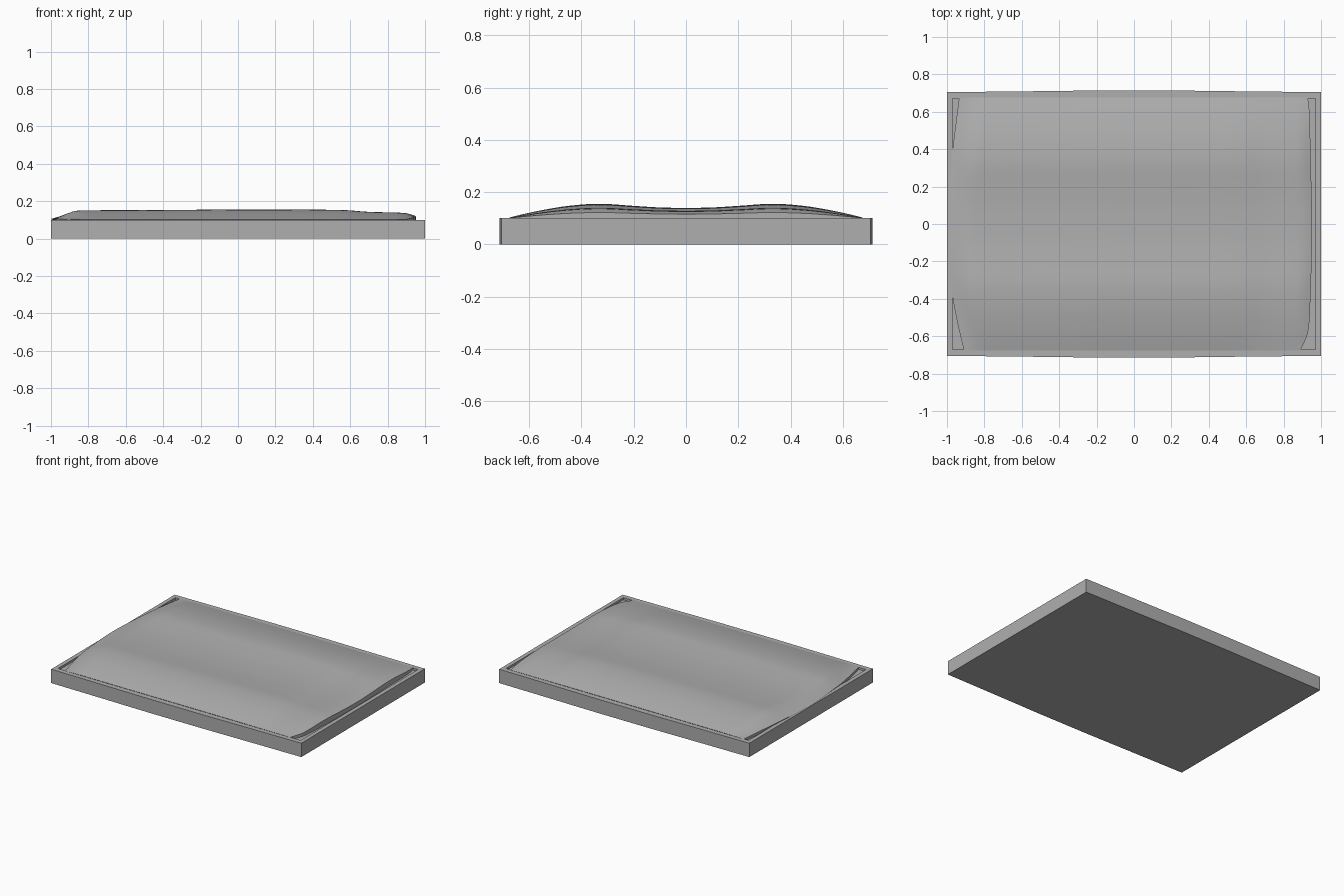
import bpy, bmesh

if "Cube" in bpy.data.objects:
    bpy.data.objects.remove(bpy.data.objects["Cube"])

# Plain dark grey for both parts
grey = bpy.data.materials.new("dark_grey")
grey.diffuse_color = (.43, .43, .43, 1)
grey.use_nodes = True
grey.node_tree.nodes["Principled BSDF"].inputs["Base Color"].default_value = grey.diffuse_color

def make_object(name, bm):
    bmesh.ops.recalc_face_normals(bm, faces=bm.faces)
    mesh = bpy.data.meshes.new(name)
    bm.to_mesh(mesh)
    bm.free()
    mesh.materials.append(grey)
    obj = bpy.data.objects.new(name, mesh)
    bpy.context.collection.objects.link(obj)
    return obj

def curve(pts, t):
    """Smooth interpolation through (position, value) points."""
    t = min(max(t, pts[0][0]), pts[-1][0])
    i = 0
    while i < len(pts) - 2 and t > pts[i + 1][0]:
        i += 1
    def slope(k):
        a, b = pts[max(k - 1, 0)], pts[min(k + 1, len(pts) - 1)]
        return (b[1] - a[1]) / (b[0] - a[0])
    (x0, v0), (x1, v1) = pts[i], pts[i + 1]
    h = x1 - x0
    u = (t - x0) / h
    return ((2*u**3 - 3*u**2 + 1) * v0 + (u**3 - 2*u**2 + u) * h * slope(i)
            + (3*u**2 - 2*u**3) * v1 + (u**3 - u**2) * h * slope(i + 1))

# Tray: slightly bowed long sides, thin rim, shallow recessed floor
half = [(-1, .705), (-.6, .709), (-.2, .714), (.2, .714), (.6, .709), (1, .705)]
outer = [(x, -y) for x, y in half] + [(x, y) for x, y in reversed(half)]
inner = [(x * .97, .67 if y > 0 else -.67) for x, y in outer]
bm = bmesh.new()
loops = [[bm.verts.new((x, y, z)) for x, y in ring]
         for ring, z in ((outer, 0), (outer, .1), (inner, .1), (inner, .085))]
n = len(outer)
for a, b in zip(loops, loops[1:]):
    for i in range(n):
        j = (i + 1) % n
        bm.faces.new((a[i], a[j], b[j], b[i]))
bm.faces.new(loops[0])
bm.faces.new(loops[-1])
make_object("tray_base", bm)

# Cushion: softly twin-humped sheet with rounded, uneven ends
across = [(0, .139), (.1, .141), (.2, .147), (.33, .155), (.45, .147),
          (.55, .131), (.63, .114), (.675, .103)]
along = [(-1, .13), (-.95, .5), (-.89, .87), (-.8, .93), (-.5, .95), (-.1, 1),
         (.3, 1), (.57, .95), (.7, .78), (.9, .66), (.95, .4)]
left_edge = [(-.675, -.91), (-.5, -.95), (-.35, -.975), (0, -1), (.35, -.975), (.675, -.935)]
right_edge = [(-.675, .89), (-.58, .93), (-.4, .943), (0, .952), (.4, .943), (.58, .94), (.675, .93)]

bm = bmesh.new()
bmesh.ops.create_grid(bm, x_segments=80, y_segments=60, size=1)
for v in bm.verts:
    u, y = v.co.x, v.co.y * .675
    f = (u + 1) / 2
    x0, x1 = curve(left_edge, y), curve(right_edge, y)
    x = x0 + (x1 - x0) * f
    z = .1 + (curve(across, abs(y)) - .1) * curve(along, -1 + 1.95 * f)
    v.co = (x, y, z)
# Skirt tucked down inside the rim
rim = [e for e in bm.edges if e.is_boundary]
skirt = bmesh.ops.extrude_edge_only(bm, edges=rim)["geom"]
for v in skirt:
    if isinstance(v, bmesh.types.BMVert):
        v.co = (max(v.co.x, -.965), min(max(v.co.y, -.665), .665), .085)
cushion = make_object("cushion", bm)
bpy.context.view_layer.objects.active = cushion
cushion.select_set(True)
bpy.ops.object.shade_smooth_by_angle(angle=.6)
